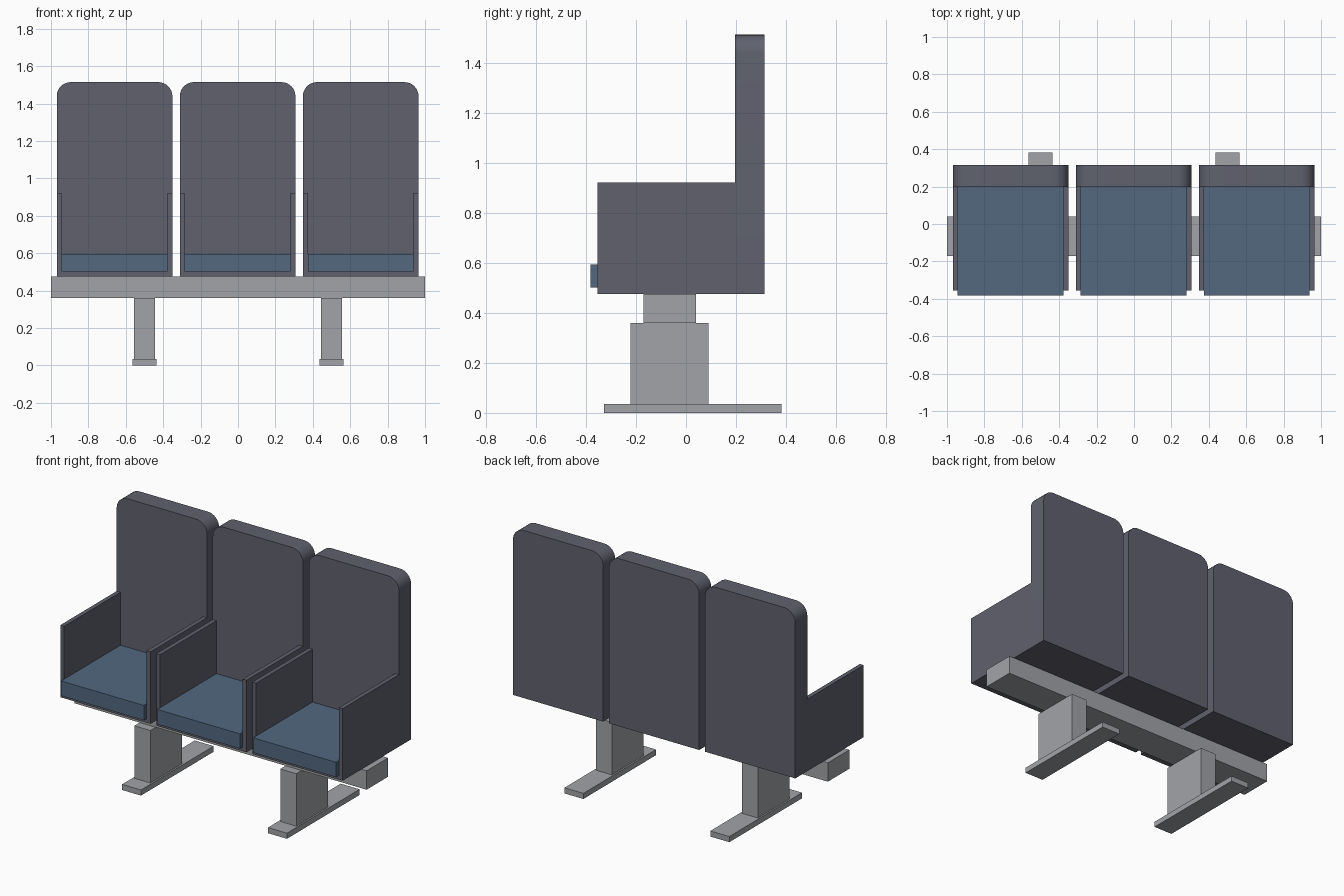
import bpy, bmesh, math

if "Cube" in bpy.data.objects:
    bpy.data.objects.remove(bpy.data.objects["Cube"])


def material(name, rgb):
    m = bpy.data.materials.new(name)
    m.diffuse_color = (*rgb, 1.0)
    m.use_nodes = True
    m.node_tree.nodes["Principled BSDF"].inputs["Base Color"].default_value = m.diffuse_color
    return m


SHELL = material("dark grey shell", (0.115, 0.120, 0.155))
CUSHION = material("blue cushion", (0.084, 0.140, 0.212))
METAL = material("light grey metal", (0.355, 0.370, 0.390))


def extrude_profile(bm, outline, y0, y1, back_cap=True):
    """Extrude an x-z outline from y0 to y1."""
    front = [bm.verts.new((x, y0, z)) for x, z in outline]
    back = [bm.verts.new((x, y1, z)) for x, z in outline]
    n = len(outline)
    bm.faces.new(front)
    if back_cap:
        bm.faces.new(back[::-1])
    for i in range(n):
        j = (i + 1) % n
        bm.faces.new((front[j], front[i], back[i], back[j]))


def finish(name, bm, mat, smooth=False):
    bmesh.ops.recalc_face_normals(bm, faces=bm.faces)
    mesh = bpy.data.meshes.new(name)
    bm.to_mesh(mesh)
    bm.free()
    mesh.materials.append(mat)
    ob = bpy.data.objects.new(name, mesh)
    bpy.context.collection.objects.link(ob)
    if smooth:
        bpy.ops.object.select_all(action='DESELECT')
        ob.select_set(True)
        bpy.context.view_layer.objects.active = ob
        bpy.ops.object.shade_smooth_by_angle(angle=math.radians(30))
    return ob


def box(name, x, y, z, mat):
    bm = bmesh.new()
    outline = [(x[0], z[0]), (x[1], z[0]), (x[1], z[1]), (x[0], z[1])]
    extrude_profile(bm, outline, y[0], y[1])
    return finish(name, bm, mat)


# Support beam
box("support_beam", (-1, 1), (-0.17, 0.04), (0.36, 0.477), METAL)

# Legs and floor feet
for side, cx in (("left", -0.5), ("right", 0.5)):
    box(side + "_leg", (cx - 0.055, cx + 0.055), (-0.222, 0.09), (0.035, 0.36), METAL)
    box(side + "_foot", (cx - 0.065, cx + 0.065), (-0.328, 0.383), (0, 0.035), METAL)

# Seat dimensions
HALF, WALL, RADIUS = 0.309, 0.026, 0.075
BOTTOM, FLOOR, ARM_TOP, TOP = 0.477, 0.503, 0.923, 1.515
FRONT, BACK_FRONT, BACK_REAR = -0.355, 0.197, 0.315
INNER = HALF - WALL

for label, cx in (("left", -0.658), ("middle", 0.0), ("right", 0.658)):
    cx -= 0.002

    # Backrest with rounded top corners
    outline = [(cx - HALF, BOTTOM), (cx + HALF, BOTTOM)]
    for sx, start in ((1, 0), (-1, 90)):
        for i in range(9):
            a = math.radians(start + 90 * i / 8)
            outline.append((cx + sx * (HALF - RADIUS) + RADIUS * math.cos(a),
                            TOP - RADIUS + RADIUS * math.sin(a)))
    bm = bmesh.new()
    extrude_profile(bm, outline, BACK_FRONT, BACK_REAR)
    finish(label + "_backrest", bm, SHELL, smooth=True)

    # Seat pan and both arm panels as one U-shaped section
    u = [(-HALF, BOTTOM), (HALF, BOTTOM), (HALF, ARM_TOP), (INNER, ARM_TOP),
         (INNER, FLOOR), (-INNER, FLOOR), (-INNER, ARM_TOP), (-HALF, ARM_TOP)]
    bm = bmesh.new()
    extrude_profile(bm, [(cx + x, z) for x, z in u], FRONT, BACK_FRONT, back_cap=False)
    finish(label + "_seat_pan_and_arms", bm, SHELL)

    # Seat cushion
    box(label + "_cushion", (cx - INNER, cx + INNER), (-0.383, BACK_FRONT),
        (FLOOR, 0.595), CUSHION)
